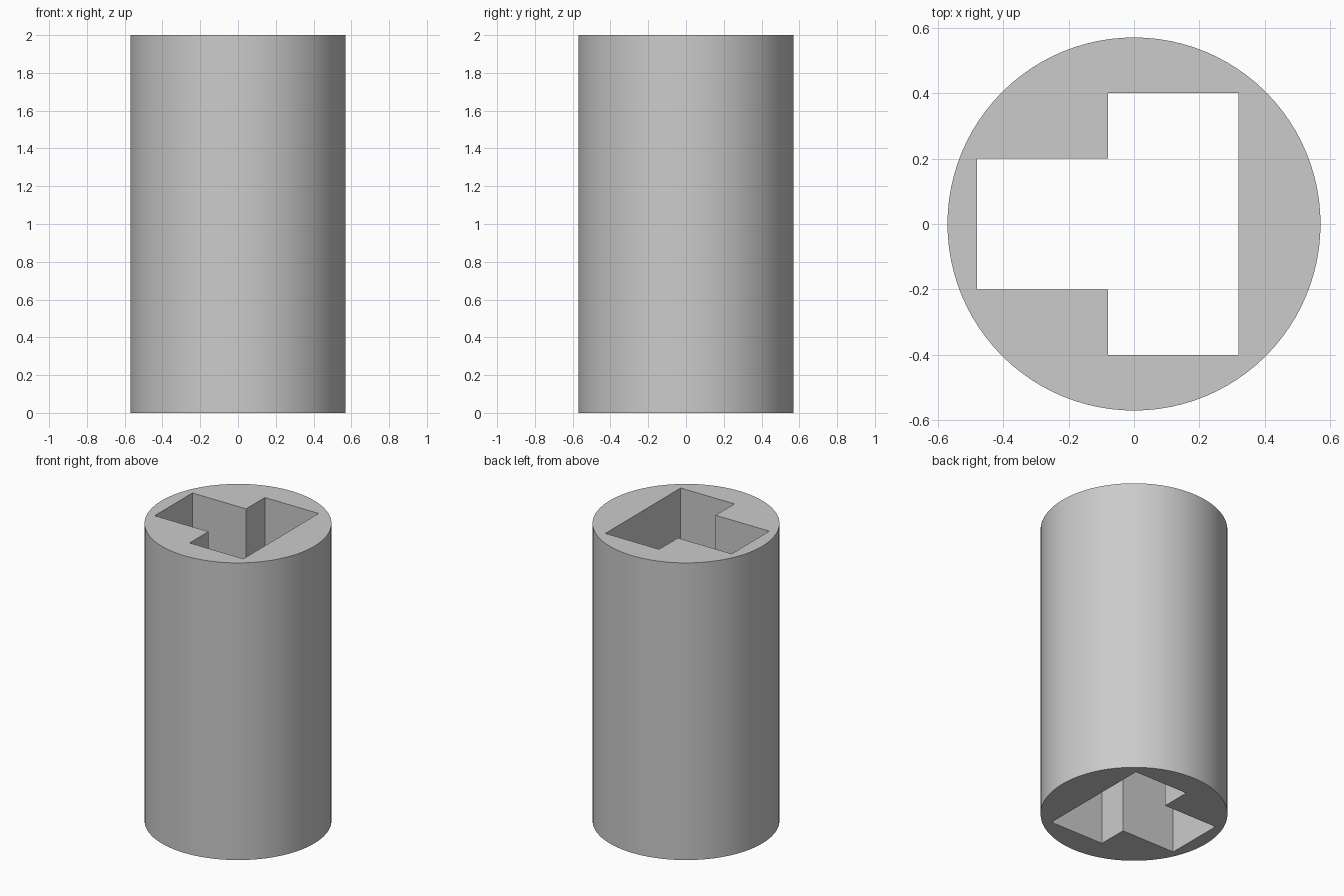
import bpy
import bmesh
from math import radians

cube = bpy.data.objects.get("Cube")
if cube:
    bpy.data.objects.remove(cube, do_unlink=True)

RADIUS, HEIGHT = 0.57, 2.0

# Plain grey material
grey = bpy.data.materials.new("plain_grey")
grey.use_nodes = True
colour = (0.6, 0.6, 0.6, 1)
grey.diffuse_color = colour
grey.node_tree.nodes["Principled BSDF"].inputs["Base Color"].default_value = colour

# Round outer body
bpy.ops.mesh.primitive_cylinder_add(vertices=96, radius=RADIUS, depth=HEIGHT,
                                    location=(0, 0, HEIGHT / 2))
body = bpy.context.object
body.name = "round_sleeve"
body.data.materials.append(grey)

# T-shaped bore, one half of the profile mirrored across y
half = [(0.32, 0.4), (-0.08, 0.4), (-0.08, 0.2), (-0.48, 0.2)]
profile = half + [(x, -y) for x, y in reversed(half)]
bm = bmesh.new()
face = bm.faces.new([bm.verts.new((x, y, -0.2)) for x, y in profile])
grown = bmesh.ops.extrude_face_region(bm, geom=[face])
top = [g for g in grown["geom"] if isinstance(g, bmesh.types.BMVert)]
bmesh.ops.translate(bm, verts=top, vec=(0, 0, HEIGHT + 0.4))
bmesh.ops.recalc_face_normals(bm, faces=bm.faces)
mesh = bpy.data.meshes.new("bore_cutter")
bm.to_mesh(mesh)
bm.free()
mesh.materials.append(grey)
cutter = bpy.data.objects.new("bore_cutter", mesh)
cutter.hide_render = True
bpy.context.collection.objects.link(cutter)

# Cut the bore right through the body
cut = body.modifiers.new("bore", 'BOOLEAN')
cut.operation = 'DIFFERENCE'
cut.solver = 'EXACT'
cut.object = cutter
bpy.ops.object.modifier_apply(modifier=cut.name)
bpy.data.objects.remove(cutter, do_unlink=True)

# Smooth wall, crisp rims and bore corners
bpy.ops.object.shade_smooth_by_angle(angle=radians(30))
